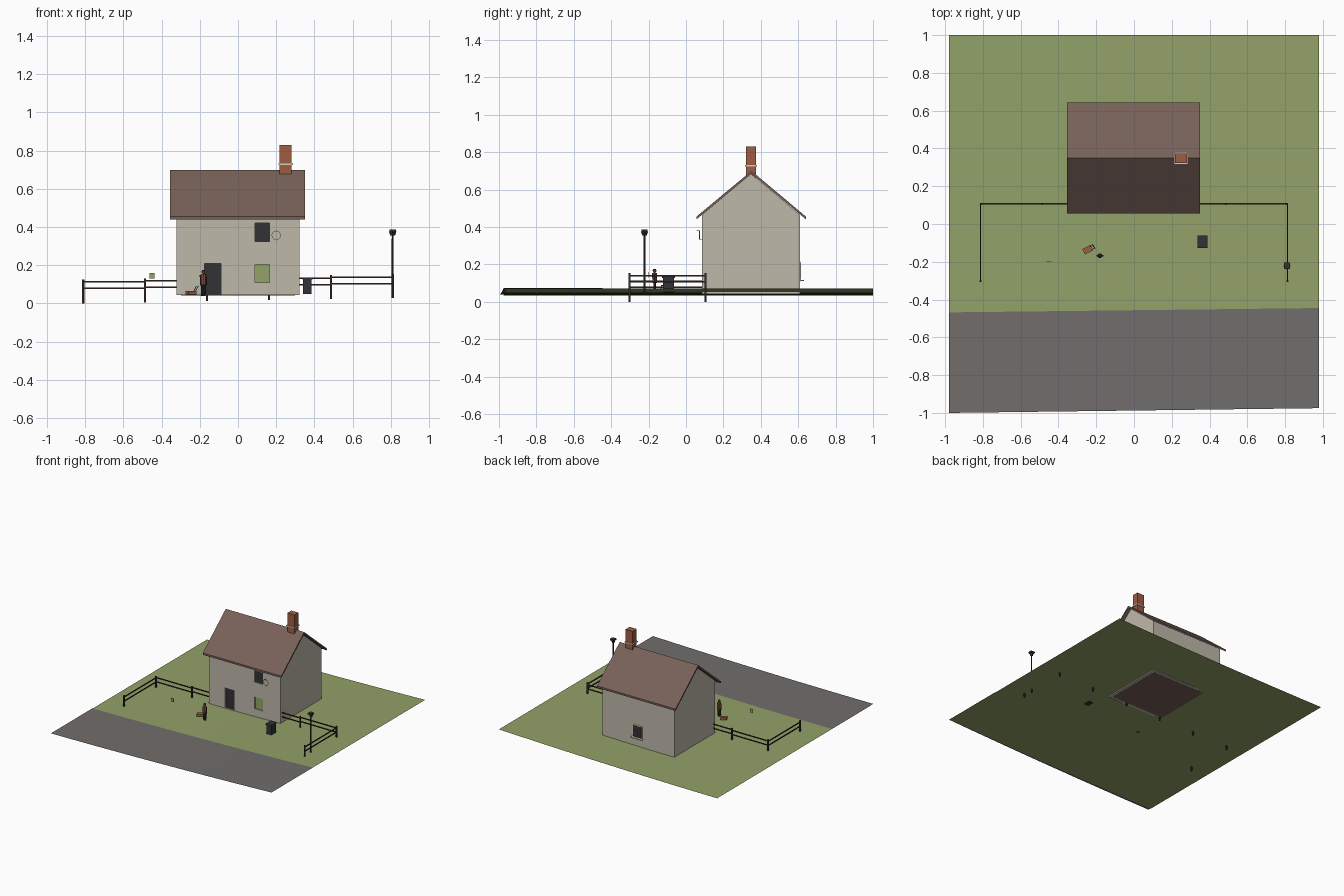
import bpy, bmesh, math
from mathutils import Matrix, Vector

cube = bpy.data.objects.get("Cube")
if cube:
    bpy.data.objects.remove(cube, do_unlink=True)


def material(name, r, g, b):
    m = bpy.data.materials.new(name)
    m.use_nodes = True
    m.diffuse_color = (r, g, b, 1)
    m.node_tree.nodes["Principled BSDF"].inputs["Base Color"].default_value = (r, g, b, 1)
    return m


GRASS = material("grass green", .29, .36, .14)
ROAD = material("road grey", .165, .155, .148)
WALL = material("stone wall", .52, .48, .4)
ROOF = material("roof brown", .185, .12, .1)
BRICK = material("brick red", .34, .11, .06)
DARK = material("charcoal", .032, .032, .037)
WOOD = material("dark wood", .045, .025, .02)
TRIM = material("pale trim", .68, .62, .52)


def finish(name, bm, mat):
    bmesh.ops.recalc_face_normals(bm, faces=bm.faces)
    mesh = bpy.data.meshes.new(name)
    bm.to_mesh(mesh)
    bm.free()
    if mat:
        mesh.materials.append(mat)
    ob = bpy.data.objects.new(name, mesh)
    bpy.context.collection.objects.link(ob)
    return ob


def add_box(bm, lo, hi):
    lo, hi = Vector(lo), Vector(hi)
    bmesh.ops.create_cube(bm, size=1, matrix=Matrix.Translation((lo + hi) / 2)
                          @ Matrix.Diagonal((*(hi - lo), 1)))


def box(name, lo, hi, mat):
    bm = bmesh.new()
    add_box(bm, lo, hi)
    return finish(name, bm, mat)


def prism(name, profile, x0, x1, mat):
    """Extrude a (y, z) outline along x."""
    bm = bmesh.new()
    face = bm.faces.new([bm.verts.new((x0, y, z)) for y, z in profile])
    new = bmesh.ops.extrude_face_region(bm, geom=[face])["geom"]
    bmesh.ops.translate(bm, vec=(x1 - x0, 0, 0),
                        verts=[v for v in new if isinstance(v, bmesh.types.BMVert)])
    return finish(name, bm, mat)


def tube(name, x, y, z0, z1, r0, r1, mat, sides=10):
    bm = bmesh.new()
    bmesh.ops.create_cone(bm, cap_ends=True, segments=sides, radius1=r0, radius2=r1,
                          depth=z1 - z0, matrix=Matrix.Translation((x, y, (z0 + z1) / 2)))
    return finish(name, bm, mat)


# Sloping ground and the road laid on it
def ground_z(x):
    return .045 + .018 * x + .0078 * x * x


def sheet(name, near, far, lift, mat, steps=12):
    bm = bmesh.new()
    rows = []
    for i in range(steps + 1):
        t = i / steps
        x = -.98 + 1.96 * t
        rows.append([bm.verts.new((x, a + (b - a) * t, ground_z(x) + lift)) for a, b in (near, far)])
    for (a, b), (c, d) in zip(rows, rows[1:]):
        bm.faces.new((a, c, d, b))
    return finish(name, bm, mat)


sheet("lawn", (-.975, -.965), (1, 1), 0, GRASS)
sheet("road", (-1, -.975), (-.468, -.445), .003, ROAD)

# House walls with recessed openings
FRONT, BACK, BASE, MID = .085, .61, .043, .348
walls = prism("house_walls", [(FRONT, BASE), (BACK, BASE), (BACK, .464), (MID, .684), (FRONT, .464)],
              -.322, .322, WALL)
openings = {"front_door": (-.175, -.09, .047, .21, DARK),
            "upper_window": (.09, .165, .325, .42, DARK),
            "lower_window": (.09, .165, .11, .205, GRASS)}
cut = bmesh.new()
for name, (x0, x1, z0, z1, mat) in openings.items():
    add_box(cut, (x0, FRONT - .02, z0), (x1, FRONT + .012, z1))
    box(name, (x0, FRONT + .008, z0), (x1, FRONT + .0125, z1), mat)
cutter = finish("opening_cutter", cut, None)
cutter.hide_render = True
cutter.hide_viewport = True
mod = walls.modifiers.new("openings", 'BOOLEAN')
mod.object = cutter
mod.solver = 'EXACT'

box("house_floor", (-.298, FRONT + .024, BASE - .001), (.298, BACK - .024, BASE + .003), ROOF)

# Back window with frame and sill
box("back_window_frame", (-.036, BACK - .002, .108), (.052, BACK + .003, .215), TRIM)
box("back_window", (-.028, BACK, .118), (.044, BACK + .005, .207), DARK)
box("back_sill", (-.042, BACK, .11), (.058, BACK + .022, .117), TRIM)

# Roof and chimney
prism("roof", [(.055, .455), (MID + .002, .70), (.642, .455), (.642, .440), (MID + .002, .685), (.055, .440)],
      -.355, .35, ROOF)
box("chimney", (.217, .322, .64), (.281, .374, .83), BRICK)
box("chimney_band", (.211, .316, .724), (.287, .380, .732), TRIM)

# Dish on the front wall
bm = bmesh.new()
bmesh.ops.create_cone(bm, cap_ends=True, segments=20, radius1=.024, radius2=.02, depth=.005,
                      matrix=Matrix.Translation((.2, .072, .357)) @ Matrix.Rotation(-math.pi / 2, 4, 'X'))
finish("dish", bm, WALL)
box("dish_arm", (.198, .072, .330), (.202, .087, .334), WALL)
box("dish_feed", (.199, .056, .382), (.201, .073, .384), DARK)


# Rail fence following the slope
def fence_z(x):
    return .0146 + .018 * x


posts = [-.81 + .324 * i for i in range(6)]
for i, x in enumerate(posts):
    z = fence_z(x)
    box(f"fence_post_{i}", (x - .005, .10, z), (x + .005, .11, z + .125), WOOD)
for i, (a, b) in enumerate(zip(posts, posts[1:])):
    z = fence_z((a + b) / 2)
    if i == 2:
        continue
    for h in (.077, .111):
        box(f"back_rail_{i}", (a, .104, z + h - .004), (b, .110, z + h + .004), WOOD)
for side, x in (("right", -.812), ("left", .812)):
    z = fence_z(x)
    box(f"{side}_end_post", (x - .005, -.308, z), (x + .005, -.298, z + .125), WOOD)
    for h in (.077, .111):
        box(f"{side}_rail", (x - .003, -.303, z + h - .004), (x + .003, .105, z + h + .004), WOOD)

# Lamp post
tube("lamp_pole", .81, -.222, .035, .36, .006, .005, DARK)
tube("lamp_lantern", .81, -.222, .355, .376, .012, .019, DARK, 4).rotation_euler = (0, 0, 0)
box("lamp_cap", (.793, -.239, .374), (.827, -.205, .386), DARK)

# Bin
box("bin_body", (.341, -.122, .05), (.385, -.064, .128), DARK)
box("bin_lid", (.337, -.127, .126), (.389, -.06, .136), DARK)

# Small floating sign board
box("sign_board", (-.463, -.201, .13), (-.437, -.199, .16), GRASS)

# Gardener
PX, PY = -.181, -.168
for s in (-1, 1):
    tube("gardener_leg", PX + s * .006, PY, .038, .108, .006, .007, DARK, 8)
    tube("gardener_arm", PX + s * .0145, PY, .095, .148, .004, .005, DARK, 8)
tube("gardener_torso", PX, PY, .10, .153, .012, .013, BRICK)
bm = bmesh.new()
bmesh.ops.create_uvsphere(bm, u_segments=10, v_segments=8, radius=.010,
                          matrix=Matrix.Translation((PX, PY, .165)))
finish("gardener_head", bm, BRICK)
tube("gardener_hat", PX, PY, .168, .176, .011, .006, WOOD)

# Garden mower, turned towards the gardener
turn = Matrix.Translation((-.245, -.136, 0)) @ Matrix.Rotation(math.radians(28), 4, 'Z')
parts = [("mower_body", (-.024, -.016, .048), (.024, .016, .066), BRICK),
         ("mower_grip", (.034, -.016, .085), (.038, .016, .09), DARK)]
for s in (-1, 1):
    parts.append(("mower_handle", (.018, s * .01 - .0015, .064), (.036, s * .01 + .0015, .088), DARK))
for name, lo, hi, mat in parts:
    ob = box(name, lo, hi, mat)
    if name == "mower_handle":
        for v in ob.data.vertices:
            v.co.x = (.033 if v.co.z > .07 else .018) + (.003 if v.co.x > .03 else 0)
    ob.matrix_world = turn
